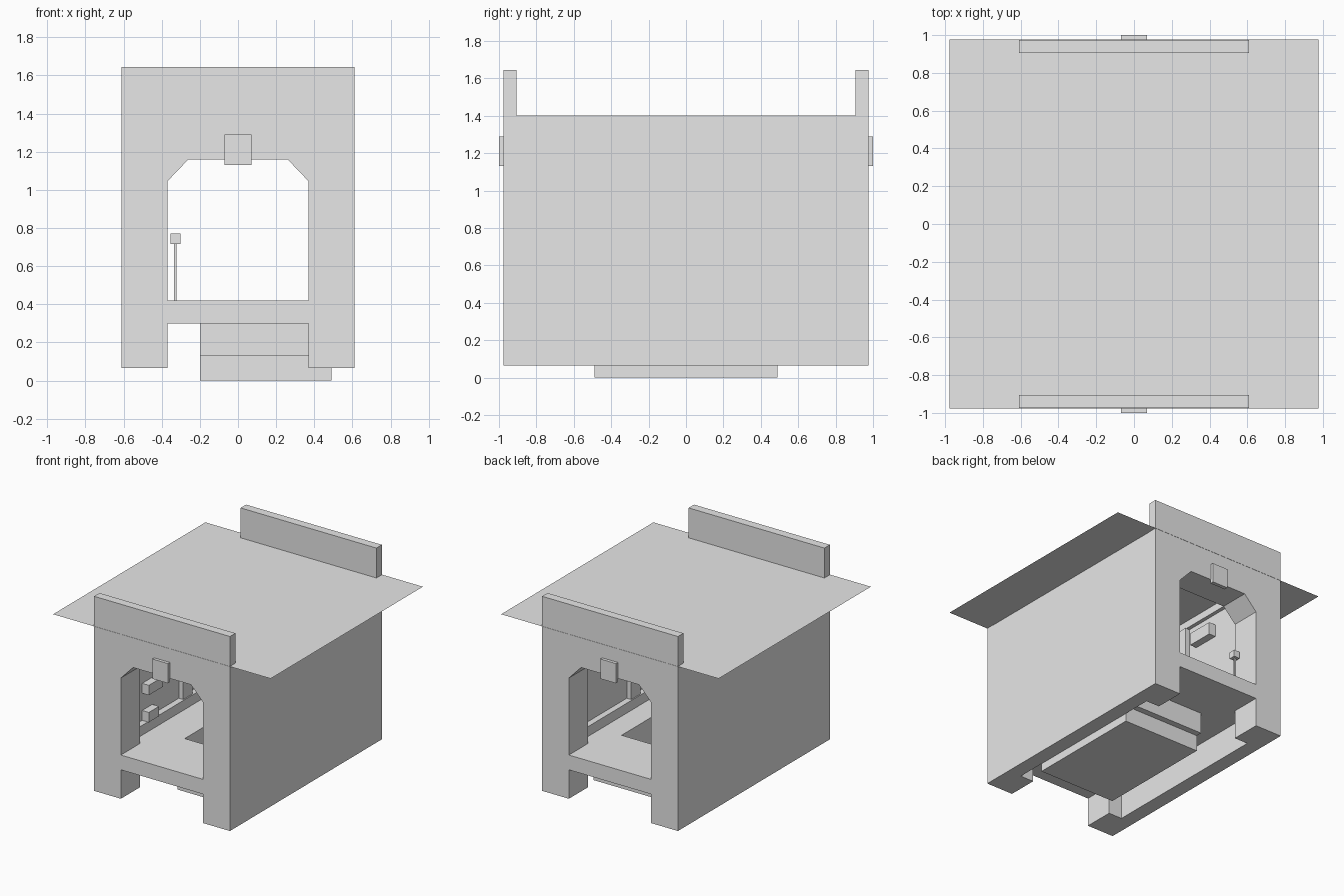
import bpy, bmesh

if "Cube" in bpy.data.objects:
    bpy.data.objects.remove(bpy.data.objects["Cube"], do_unlink=True)

grey = bpy.data.materials.new("plain_grey")
grey.use_nodes = True
grey.diffuse_color = (0.8, 0.8, 0.8, 1)
grey.node_tree.nodes["Principled BSDF"].inputs["Base Color"].default_value = (0.8, 0.8, 0.8, 1)


def finish(name, bm):
    bmesh.ops.recalc_face_normals(bm, faces=bm.faces)
    mesh = bpy.data.meshes.new(name)
    bm.to_mesh(mesh)
    bm.free()
    mesh.materials.append(grey)
    obj = bpy.data.objects.new(name, mesh)
    bpy.context.scene.collection.objects.link(obj)
    return obj


def box(name, xs, ys, zs):
    bm = bmesh.new()
    bmesh.ops.create_cube(bm, size=1)
    for v in bm.verts:
        v.co = [r[0] if c < 0 else r[1] for r, c in zip((xs, ys, zs), v.co)]
    return finish(name, bm)


def extrude_faces(bm, offset):
    ext = bmesh.ops.extrude_face_region(bm, geom=list(bm.faces))
    moved = [g for g in ext["geom"] if isinstance(g, bmesh.types.BMVert)]
    bmesh.ops.translate(bm, verts=moved, vec=offset)


def ring(name, outer, inner, zs):
    """Rectangular slab with a rectangular hole; outer and inner are x0, x1, y0, y1."""
    bm = bmesh.new()
    loops = []
    for x0, x1, y0, y1 in (outer, inner):
        corners = ((x0, y0), (x1, y0), (x1, y1), (x0, y1))
        loops.append([bm.verts.new((x, y, zs[0])) for x, y in corners])
    a, b = loops
    for i in range(4):
        j = (i + 1) % 4
        bm.faces.new((a[i], a[j], b[j], b[i]))
    extrude_faces(bm, (0, 0, zs[1] - zs[0]))
    return finish(name, bm)


# Half outline of an end frame: arch, cross beam and leg
HALF_FRAME = [(0, 1.4), (.61, 1.4), (.61, .065), (.37, .065), (.37, .3), (0, .3),
              (0, .42), (.37, .42), (.37, 1.045), (.26, 1.16), (0, 1.16)]


def end_frame(name, side):
    bm = bmesh.new()
    bm.faces.new([bm.verts.new((x, side * .975, z)) for x, z in HALF_FRAME])
    extrude_faces(bm, (0, -side * .245, 0))
    seam = [f for f in bm.faces if all(abs(v.co.x) < 1e-5 for v in f.verts)]
    bmesh.ops.delete(bm, geom=seam, context='FACES')
    obj = finish(name, bm)
    mirror = obj.modifiers.new("mirror", 'MIRROR')
    mirror.use_axis = (True, False, False)


# Ends: frame, parapet and keystone
for end, s in (("front", -1), ("back", 1)):
    end_frame(end + "_frame", s)
    box(end + "_parapet", (-.61, .61), sorted((s * .975, s * .905)), (1.4, 1.645))
    box(end + "_keystone", (-.07, .07), sorted((s * 1.0, s * .97)), (1.13, 1.29))

# Side walls with ledge, pilaster and top rail inside
for side, s in (("left", 1), ("right", -1)):
    box(side + "_wall", sorted((s * .49, s * .61)), (-.73, .73), (.065, 1.4))
    box(side + "_ledge", sorted((s * .44, s * .49)), (-.73, .73), (.42, .5))
    box(side + "_pilaster", sorted((s * .45, s * .49)), (-.06, .06), (.5, 1.34))
    box(side + "_top_rail", sorted((s * .46, s * .49)), (-.73, .73), (1.34, 1.4))

# Thin flat roof
bm = bmesh.new()
bmesh.ops.create_grid(bm, x_segments=1, y_segments=1, size=.977)
bmesh.ops.translate(bm, verts=bm.verts, vec=(0, 0, 1.402))
finish("roof", bm)

# Floor with a pit and its stepped base
pit = (-.15, .25, -.47, .47)
ring("floor", (-.49, .49, -.73, .73), pit, (.3, .42))
ring("pit_surround", (-.2, .49, -.54, .54), pit, (.13, .3))
box("pit_base", (-.2, .49), (-.49, .49), (0, .13))

# Lever beside the back opening
box("lever_rod", (-.335, -.323), (.77, .782), (.42, .72))
box("lever_knob", (-.355, -.302), (.75, .803), (.715, .77))

# Small fittings on the right wall
for i, (ys, zs) in enumerate((((-.53, -.35), (.72, .8)),
                              ((-.53, -.4), (.5, .58)),
                              ((.14, .36), (1.15, 1.25)))):
    box("wall_fitting_%d" % (i + 1), (-.49, -.43), ys, zs)
